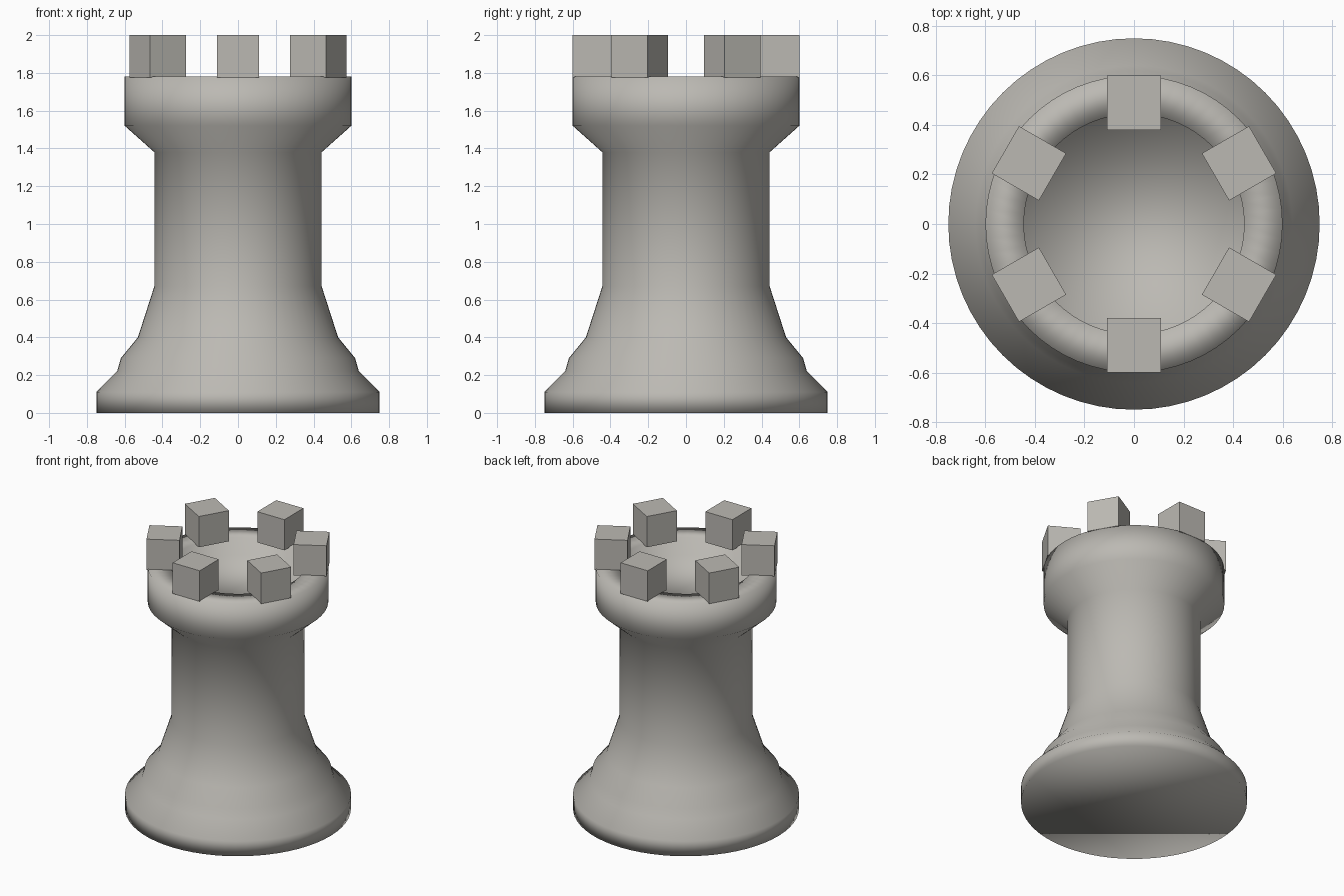
import bpy, bmesh, math
from mathutils import Matrix, Vector

if "Cube" in bpy.data.objects:
    bpy.data.objects.remove(bpy.data.objects["Cube"])

SIDES = 64

stone = bpy.data.materials.new("warm_grey_stone")
stone.diffuse_color = (0.50, 0.485, 0.45, 1.0)
stone.use_nodes = True
stone.node_tree.nodes["Principled BSDF"].inputs["Base Color"].default_value = stone.diffuse_color


def add_object(name, bm, smooth):
    bmesh.ops.recalc_face_normals(bm, faces=bm.faces)
    for f in bm.faces:
        f.smooth = smooth
    mesh = bpy.data.meshes.new(name)
    bm.to_mesh(mesh)
    bm.free()
    mesh.materials.append(stone)
    obj = bpy.data.objects.new(name, mesh)
    bpy.context.collection.objects.link(obj)
    return obj


# Turned tower body: (radius, height) from the foot up over the rim into the recess
profile = [
    (0.75, 0.00), (0.75, 0.11), (0.64, 0.22), (0.62, 0.29), (0.53, 0.40),
    (0.443, 0.67), (0.443, 1.38), (0.60, 1.52), (0.60, 1.78),
    (0.445, 1.78), (0.445, 1.65),
]
bm = bmesh.new()
rings = []
for r, z in profile:
    rings.append([bm.verts.new((r * math.cos(a), r * math.sin(a), z))
                  for a in (2 * math.pi * i / SIDES for i in range(SIDES))])
for low, high in zip(rings, rings[1:]):
    for i in range(SIDES):
        j = (i + 1) % SIDES
        bm.faces.new((low[i], low[j], high[j], high[i]))
bm.faces.new(rings[0][::-1])   # underside
bm.faces.new(rings[-1])        # recessed floor
add_object("tower_body", bm, True)

# Six battlement blocks standing around the rim
for k in range(6):
    bm = bmesh.new()
    bmesh.ops.create_cube(bm, size=1)
    bmesh.ops.scale(bm, vec=(0.22, 0.22, 0.225), verts=bm.verts)
    bmesh.ops.translate(bm, vec=Vector((0.49, 0, 1.8875)), verts=bm.verts)
    bmesh.ops.rotate(bm, cent=(0, 0, 0), verts=bm.verts,
                     matrix=Matrix.Rotation(math.radians(90 + 60 * k), 3, 'Z'))
    add_object(f"battlement_{k + 1}", bm, False)
